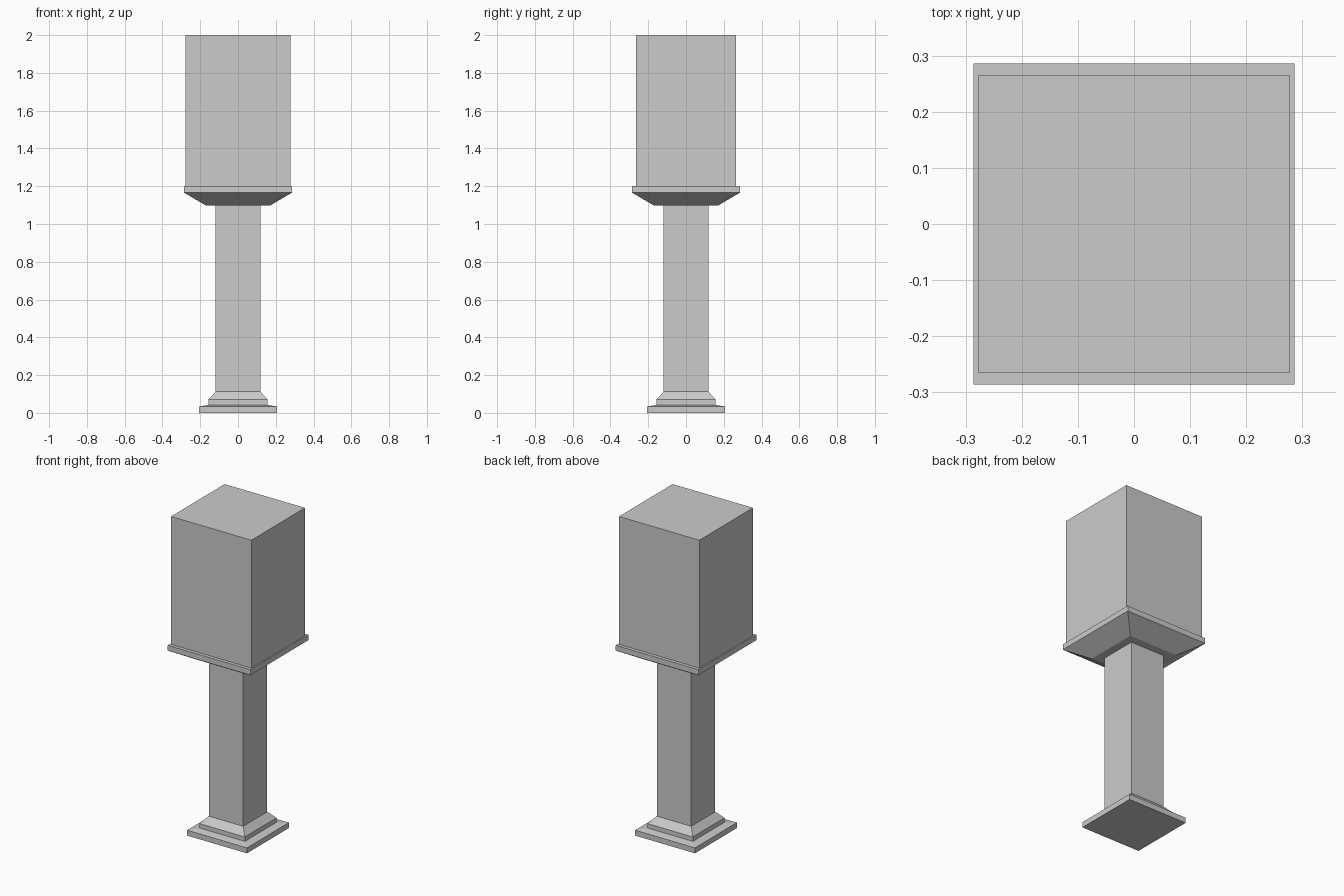
import bpy, bmesh

if "Cube" in bpy.data.objects:
    bpy.data.objects.remove(bpy.data.objects["Cube"])


def square_stack(name, profile):
    """Stack rectangular rings (half_x, half_y, z) into a closed flat-faced solid."""
    bm = bmesh.new()
    rings = [[bm.verts.new((sx * hx, sy * hy, z))
              for sx, sy in ((-1, -1), (1, -1), (1, 1), (-1, 1))]
             for hx, hy, z in profile]
    for low, high in zip(rings, rings[1:]):
        for i in range(4):
            j = (i + 1) % 4
            bm.faces.new((low[i], low[j], high[j], high[i]))
    bm.faces.new(rings[0][::-1])
    bm.faces.new(rings[-1])
    mesh = bpy.data.meshes.new(name)
    bm.to_mesh(mesh)
    bm.free()
    obj = bpy.data.objects.new(name, mesh)
    bpy.context.collection.objects.link(obj)
    return obj


def square(half, z):
    return (half, half, z)


# Stepped base: plinth with a slightly sloped top, then a chamfered collar
square_stack("base", [square(0.207, 0), square(0.207, 0.034), square(0.157, 0.042),
                      square(0.157, 0.07), square(0.119, 0.112)])

# Post
square_stack("post", [square(0.119, 0.112), square(0.119, 1.098)])

# Flared bracket and its flat rim
square_stack("support_tray", [square(0.17, 1.098), square(0.286, 1.166),
                              square(0.286, 1.2)])

# Box on top
square_stack("box", [(0.278, 0.265, 1.2), (0.278, 0.265, 2.0)])
